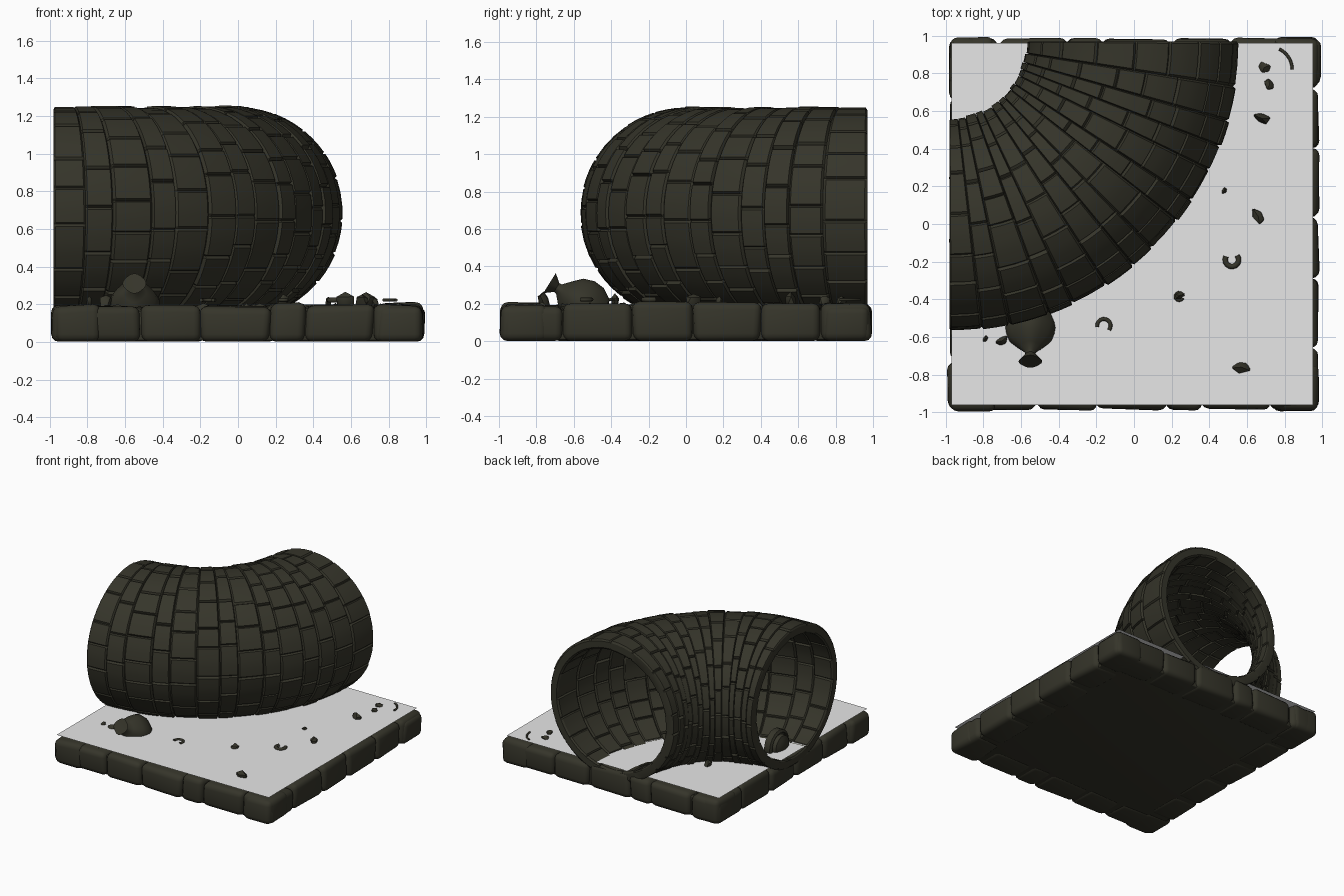
import bpy, bmesh, math, random
from mathutils import Vector, Matrix

if "Cube" in bpy.data.objects:
    bpy.data.objects.remove(bpy.data.objects["Cube"])
random.seed(7)
U = random.uniform

def material(name, c):
    m = bpy.data.materials.new(name)
    m.diffuse_color = (*c, 1)
    m.use_nodes = True
    m.node_tree.nodes["Principled BSDF"].inputs["Base Color"].default_value = m.diffuse_color
    return m

STONE = material("dark_mossy_stone", (0.036, 0.035, 0.023))
WATER = material("pale_grey_water", (0.8, 0.8, 0.8))

def finish(bm, name, mat=STONE, angle=40):
    bmesh.ops.recalc_face_normals(bm, faces=bm.faces[:])
    me = bpy.data.meshes.new(name)
    bm.to_mesh(me)
    bm.free()
    me.materials.append(mat)
    ob = bpy.data.objects.new(name, me)
    bpy.context.collection.objects.link(ob)
    bpy.ops.object.select_all(action='DESELECT')
    ob.select_set(True)
    bpy.context.view_layer.objects.active = ob
    if angle:
        bpy.ops.object.shade_smooth_by_angle(angle=math.radians(angle))
    return ob

# --- curved brick tunnel: quarter ring swept about the back left corner
CX, CY, CZ, R, R_OUT, R_IN = -0.98, 0.97, 0.685, 0.975, 0.566, 0.487

def tunnel_point(t, p, r):
    d = R + r * math.cos(p)
    return (CX + d * math.sin(t), CY - d * math.cos(t), CZ + r * math.sin(p))

def brick(bm, t0, t1, p0, p1, ro, ri):
    ts = [t0 + (t1 - t0) * f for f in (0, .06, .5, .94, 1)]
    ps = [p0 + (p1 - p0) * f for f in (0, .05, .35, .65, .95, 1)]
    n, m = len(ts), len(ps)
    skins = []
    for r, edge in ((ro, R_OUT - 0.016), (ri, R_IN + 0.012)):
        skins.append([[bm.verts.new(tunnel_point(t, p, edge if i in (0, n - 1) or j in (0, m - 1) else r))
                       for j, p in enumerate(ps)] for i, t in enumerate(ts)])
    for g in skins:
        for i in range(n - 1):
            for j in range(m - 1):
                bm.faces.new((g[i][j], g[i + 1][j], g[i + 1][j + 1], g[i][j + 1]))
    rim = ([(i, 0) for i in range(n)] + [(n - 1, j) for j in range(1, m)]
           + [(i, m - 1) for i in range(n - 2, -1, -1)] + [(0, j) for j in range(m - 2, 0, -1)])
    a, b = skins
    for (i, j), (k, l) in zip(rim, rim[1:] + rim[:1]):
        bm.faces.new((a[i][j], a[k][l], b[k][l], b[i][j]))

bm = bmesh.new()
widths = [U(0.65, 1.35) for _ in range(14)]
t = 0
for w in widths:
    t1 = t + w / sum(widths) * math.pi / 2
    bump = U(-0.006, 0.004)
    count = random.choice((16, 17, 18, 19))
    off = U(0, 1)
    cuts = [(k + off + U(-.2, .2)) * math.tau / count for k in range(count)]
    cuts.append(cuts[0] + math.tau)
    for p0, p1 in zip(cuts, cuts[1:]):
        brick(bm, t, t1, p0, p1, R_OUT + bump + U(-.003, .003), R_IN + U(-.004, .004))
    t = t1
finish(bm, "brick_tunnel", angle=25)

# --- base: solid core with a rim of worn blocks
def block(bm, lo, hi, bevel, wobble):
    lo, hi = Vector(lo), Vector(hi)
    vs = bmesh.ops.create_cube(bm, size=1)["verts"]
    for v in vs:
        v.co = Vector([(lo[k] + hi[k]) / 2 + v.co[k] * (hi[k] - lo[k]) for k in range(3)])
        v.co += Vector((U(-wobble, wobble), U(-wobble, wobble), U(-wobble, wobble) if v.co.z > 0.1 else 0))
    edges = list({e for v in vs for e in v.link_edges})
    bmesh.ops.bevel(bm, geom=edges, offset=bevel, segments=3, profile=0.5, affect='EDGES')

bm = bmesh.new()
block(bm, (-0.94, -0.95, 0.008), (0.94, 0.95, 0.165), 0.01, 0)
finish(bm, "base_core")

front_cuts = [-0.99, -0.52, -0.2, 0.17, 0.36, 0.72, 0.98]
side_cuts = [-0.99, -0.66, -0.29, 0.04, 0.40, 0.72, 0.99]
bm = bmesh.new()
for a, b in zip(front_cuts, front_cuts[1:]):
    block(bm, (a, -0.985, 0.002), (b, -0.74, U(.19, .21)), 0.04, 0.01)
    block(bm, (-b, 0.74, 0.002), (-a, 0.985, U(.19, .21)), 0.04, 0.01)
for a, b in zip(side_cuts, side_cuts[1:]):
    block(bm, (0.74, a, 0.002), (0.98, b, U(.19, .21)), 0.04, 0.01)
    block(bm, (-0.975, -b, 0.002), (-0.74, -a, U(.185, .20)), 0.04, 0.01)
finish(bm, "base_rim_blocks", angle=50)

# --- water sheet just above the blocks
bm = bmesh.new()
bm.faces.new([bm.verts.new(c) for c in
              ((-0.97, -0.96, .22), (0.95, -0.96, .22), (0.95, 0.96, .22), (-0.97, 0.96, .22))])
finish(bm, "water_surface", WATER, None)

# --- rubble: lumps poking through the water, smaller ones below it
def lump(bm, pos, size, sub=1, jag=0.25):
    vs = bmesh.ops.create_icosphere(bm, subdivisions=sub, radius=1)["verts"]
    rot = Matrix.Rotation(U(0, 6.28), 3, 'Z')
    for v in vs:
        v.co *= U(1 - jag, 1 + jag)
        v.co = rot @ Vector([v.co[k] * size[k] for k in range(3)]) + Vector(pos)

bm = bmesh.new()
for x, y, s, h in ((.69, .83, .045, .03), (.72, .74, .035, .035), (.68, .56, .045, .05),
                   (.48, .18, .02, .03), (.66, .04, .045, .045), (.57, -.76, .05, .05),
                   (-.70, -.62, .035, .04), (-.79, -.61, .018, .03), (-.565, .526, .04, .05),
                   (.24, -.38, .03, .04)):
    lump(bm, (x, y, .215), (s, s * .7, h))
for _ in range(70):
    s = U(.02, .05)
    lump(bm, (U(-.9, .9), U(-.93, .9), U(.16, .18)), (s, s * .8, .03))
finish(bm, "rubble")

# --- swept tubes, also used for the curved shards
def tube(name, pts, r):
    cu = bpy.data.curves.new(name, 'CURVE')
    cu.dimensions = '3D'
    cu.bevel_depth, cu.bevel_resolution, cu.use_fill_caps = r, 2, True
    sp = cu.splines.new('POLY')
    sp.points.add(len(pts) - 1)
    for q, c in zip(sp.points, pts):
        q.co = (*c, 1)
    cu.materials.append(STONE)
    bpy.context.collection.objects.link(bpy.data.objects.new(name, cu))

def arc(x, y, r, a0, a1):
    return [(x + r * math.cos(math.radians(a0 + (a1 - a0) * k / 10)),
             y + r * math.sin(math.radians(a0 + (a1 - a0) * k / 10)), .223) for k in range(11)]

for k, (x, y, r, a0, a1, w) in enumerate(((.72, .82, .12, 0, 65, .008), (.52, -.19, .036, 150, 400, .014),
                                          (.24, -.385, .02, 0, 340, .009), (-.16, -.54, .036, -40, 190, .01))):
    tube("curved_shard_%d" % k, arc(x, y, r, a0, a1), w)

# --- lathe helper for the sack and the drain cap
def lathe(name, profile, pos, rot, seg=24, ripple=0):
    bm = bmesh.new()
    rings = []
    for n, (r, z) in enumerate(profile):
        rings.append([bm.verts.new((r * (1 + ripple * math.cos(k * math.tau / 6)) * math.cos(k * math.tau / seg),
                                    r * (1 + ripple * math.cos(k * math.tau / 6)) * math.sin(k * math.tau / seg), z))
                      for k in range(seg)])
    for a, b in zip(rings, rings[1:]):
        for k in range(seg):
            bm.faces.new((a[k], a[(k + 1) % seg], b[(k + 1) % seg], b[k]))
    bm.faces.new(rings[0])
    bm.faces.new(rings[-1])
    bm.transform(Matrix.Translation(pos) @ rot)
    return finish(bm, name)

# tied sack slumped against the tunnel, neck pointing forward and up
lathe("tied_sack", [(.03, -.14), (.09, -.12), (.125, -.06), (.13, 0), (.11, .06), (.06, .11), (.028, .14),
                    (.026, .155), (.045, .18), (.06, .2), (.03, .198)],
      (-.55, -.56, .205), Matrix.Rotation(math.radians(58), 4, 'X'), ripple=.05)

# stepped round cap standing inside the tunnel mouth
lathe("round_drain_cap", [(.125, 0), (.125, .05), (.105, .06), (.1, .05), (.09, .05), (.085, .08), (.06, .09), (.03, .1)],
      (-.78, -.02, .24), Matrix.Rotation(math.radians(-90), 4, 'Y'))
